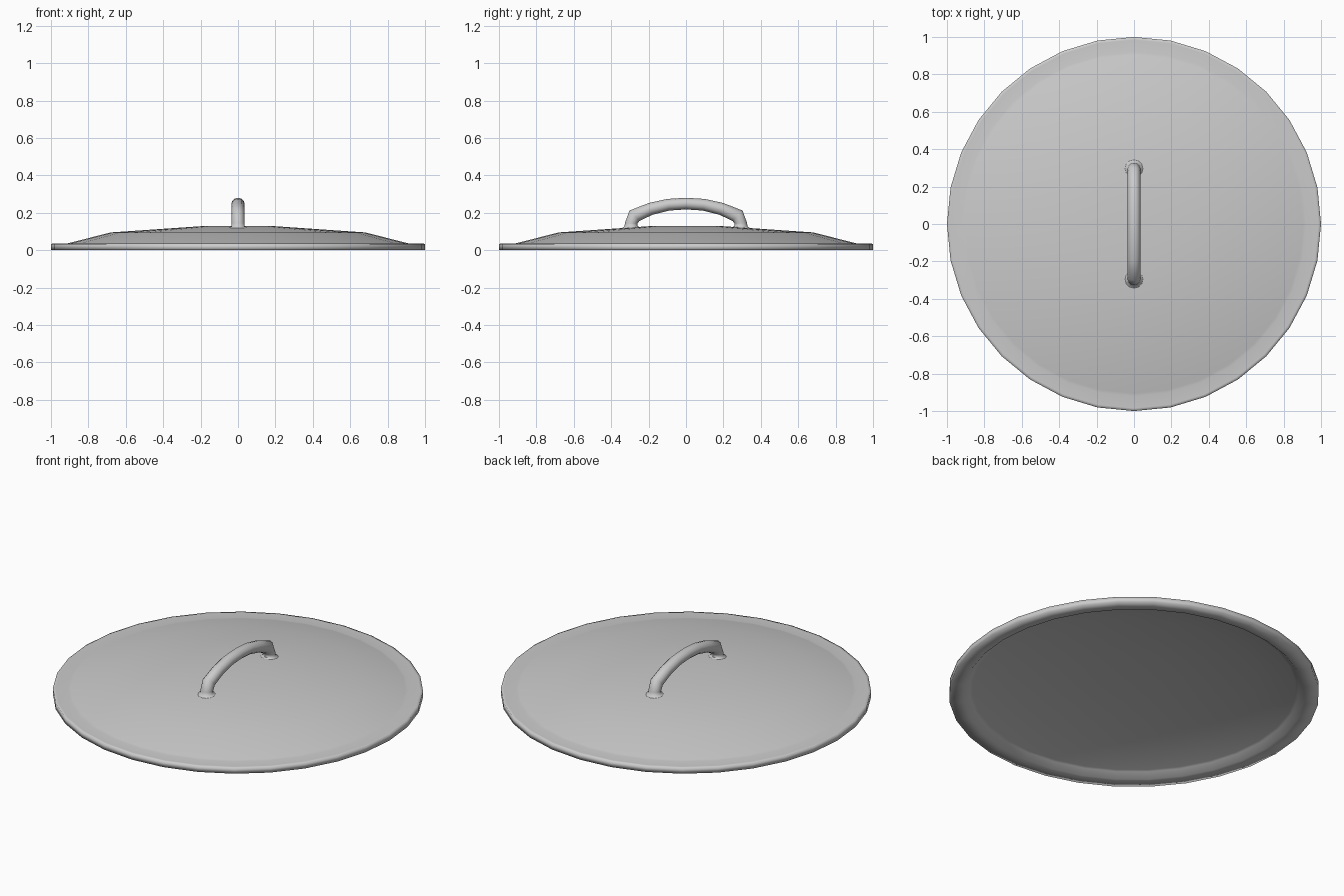
import bpy, bmesh, math
from math import sin, cos, pi

if "Cube" in bpy.data.objects:
    bpy.data.objects.remove(bpy.data.objects["Cube"])


def finish(bm, name, angle):
    bmesh.ops.recalc_face_normals(bm, faces=bm.faces)
    mesh = bpy.data.meshes.new(name)
    bm.to_mesh(mesh)
    bm.free()
    obj = bpy.data.objects.new(name, mesh)
    bpy.context.collection.objects.link(obj)
    bpy.ops.object.select_all(action='DESELECT')
    obj.select_set(True)
    bpy.context.view_layer.objects.active = obj
    bpy.ops.object.shade_smooth_by_angle(angle=math.radians(angle))
    return obj


def skin(bm, rings):
    # bridge consecutive vertex rings and cap both ends
    rings = [[bm.verts.new(p) for p in ring] for ring in rings]
    n = len(rings[0])
    for a, b in zip(rings, rings[1:]):
        for i in range(n):
            j = (i + 1) % n
            bm.faces.new((a[i], a[j], b[j], b[i]))
    bm.faces.new(rings[0])
    bm.faces.new(rings[-1])


# lid: thin domed shell with a flat rim, hollow underneath, as (radius, height)
profile = [(0.2, 0.128), (0.68, 0.095), (0.905, 0.038), (0.92, 0.035),
           (0.985, 0.035), (1.0, 0.034), (1.0, 0.0), (0.92, 0.0),
           (0.89, 0.03), (0.875, 0.034), (0.67, 0.085), (0.2, 0.117)]
SIDES = 32
bm = bmesh.new()
skin(bm, [[(r * cos(2 * pi * i / SIDES), r * sin(2 * pi * i / SIDES), z)
           for i in range(SIDES)] for r, z in profile])
finish(bm, "lid", 180)

# handle: outer and inner outline points (y, z) and half width of one half,
# from the flared foot to the crown
half = [((0.35, 0.114), (0.24, 0.122), 0.055), ((0.328, 0.128), (0.26, 0.128), 0.035),
        ((0.327, 0.145), (0.26, 0.143), 0.035), ((0.302, 0.212), (0.248, 0.157), 0.035),
        ((0.2, 0.252), (0.18, 0.189), 0.035), ((0.1, 0.274), (0.09, 0.212), 0.035),
        ((0.0, 0.28), (0.0, 0.218), 0.035)]
sections = half + [((-o[0], o[1]), (-i[0], i[1]), w) for o, i, w in reversed(half[:-1])]
rings = []
for o, i, w in sections:
    ring = []
    for k in range(12):
        a = 2 * pi * k / 12
        t = 0.5 + 0.5 * cos(a)
        ring.append((w * sin(a), i[0] + (o[0] - i[0]) * t, i[1] + (o[1] - i[1]) * t))
    rings.append(ring)
bm = bmesh.new()
skin(bm, rings)
finish(bm, "handle", 70)
